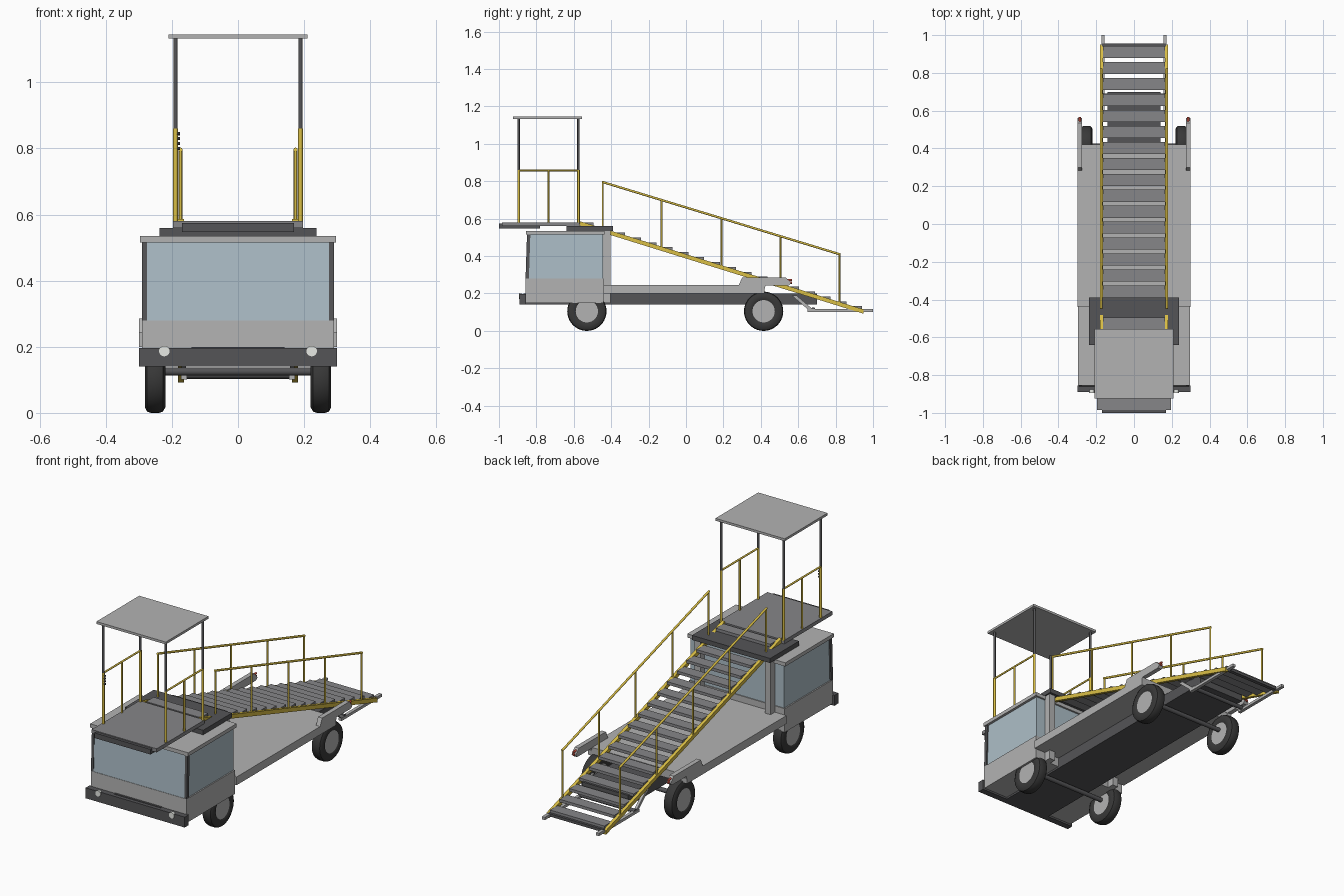
import bpy, bmesh, math
from mathutils import Vector

if "Cube" in bpy.data.objects:
    bpy.data.objects.remove(bpy.data.objects["Cube"])

def mat(name, r, g, b):
    m = bpy.data.materials.new(name)
    m.diffuse_color = (r, g, b, 1)
    m.use_nodes = True
    m.node_tree.nodes["Principled BSDF"].inputs["Base Color"].default_value = m.diffuse_color
    return m

LIGHT = mat("light_grey", .45, .45, .45)
MID = mat("mid_grey", .24, .24, .25)
DARK = mat("dark_grey", .09, .09, .095)
RUBBER = mat("rubber", .04, .04, .04)
YELLOW = mat("yellow", .70, .52, .06)
GLASS = mat("glass", .42, .52, .58)
WHITE = mat("lamp_white", .8, .82, .78)
RED = mat("lamp_red", .6, .08, .05)

def finish(name, bm, m, smooth=False):
    bmesh.ops.recalc_face_normals(bm, faces=bm.faces)
    me = bpy.data.meshes.new(name)
    bm.to_mesh(me)
    bm.free()
    ob = bpy.data.objects.new(name, me)
    bpy.context.collection.objects.link(ob)
    me.materials.append(m)
    if smooth:
        bpy.ops.object.select_all(action='DESELECT')
        bpy.context.view_layer.objects.active = ob
        ob.select_set(True)
        bpy.ops.object.shade_smooth_by_angle(angle=math.radians(35))
    return ob

def box(name, x, y, z, m):
    bm = bmesh.new()
    bmesh.ops.create_cube(bm, size=1)
    for v in bm.verts:
        v.co = [(a + b) / 2 + c * (b - a) for c, (a, b) in zip(v.co, (x, y, z))]
    return finish(name, bm, m)

def prism(name, pts, x0, x1, m):
    """Extrude a (y, z) profile from x0 to x1."""
    bm = bmesh.new()
    f = bm.faces.new([bm.verts.new((x0, y, z)) for y, z in pts])
    r = bmesh.ops.extrude_face_region(bm, geom=[f])
    for v in r['geom']:
        if isinstance(v, bmesh.types.BMVert):
            v.co.x = x1
    return finish(name, bm, m)

def rod(name, a, b, r, m, seg=12):
    a, b = Vector(a), Vector(b)
    bm = bmesh.new()
    bmesh.ops.create_cone(bm, cap_ends=True, segments=seg, radius1=r, radius2=r, depth=(b - a).length)
    q = (b - a).to_track_quat('Z', 'Y')
    for v in bm.verts:
        v.co = q @ v.co + (a + b) / 2
    return finish(name, bm, m, True)

def lathe_x(name, profile, centre, m):
    """Spin an (x, radius) profile around the x axis."""
    bm = bmesh.new()
    vs = [bm.verts.new((x, 0, r)) for x, r in profile]
    es = [bm.edges.new(p) for p in zip(vs, vs[1:])]
    bmesh.ops.spin(bm, geom=vs + es, axis=(1, 0, 0), cent=(0, 0, 0), steps=40, angle=math.tau)
    bmesh.ops.remove_doubles(bm, verts=bm.verts, dist=1e-5)
    bmesh.ops.translate(bm, verts=bm.verts, vec=centre)
    return finish(name, bm, m, True)

# chassis, deck and bumper
box("chassis", (-.14, .14), (-.87, .70), (.14, .20), DARK)
box("deck", (-.30, .30), (-.44, .42), (.20, .245), LIGHT)
box("bumper", (-.30, .30), (-.89, -.855), (.14, .197), DARK)

# cab: lower body, glazing, roof
prism("cab_body", [(-.86, .15), (-.44, .15), (-.44, .28), (-.858, .28)], -.29, .29, LIGHT)
prism("cab_glass", [(-.856, .28), (-.445, .28), (-.445, .517), (-.848, .517)], -.283, .283, GLASS)
box("cab_roof", (-.297, .297), (-.855, -.435), (.515, .535), LIGHT)

# walkway: lower landing, sliding platform and its nose
box("landing", (-.237, .237), (-.64, -.39), (.535, .56), DARK)
box("platform", (-.197, .197), (-.985, -.57), (.56, .58), MID)
box("platform_nose", (-.17, .17), (-1.0, -.78), (.547, .575), DARK)
box("canopy", (-.21, .21), (-.925, -.555), (1.132, 1.145), LIGHT)

def line(y):
    return .40 - .311 * y    # height of stair stringer at y

# stair treads
for i in range(18):
    y = .91 - i * .0845
    z = line(y) + .008
    box(f"tread_{i}", (-.165, .165), (y - .032, y + .032), (z - .009, z + .007), MID)

# stair foot crossbars
box("foot_crossbar", (-.17, .17), (.935, .955), (.103, .118), DARK)
rod("foot_roller", (-.17, .68, .115), (.17, .68, .115), .011, DARK)

for s, side in ((1, "right"), (-1, "left")):
    def bx(name, x, y, z, m):
        return box(f"{name}_{side}", sorted((s * x[0], s * x[1])), y, z, m)

    # cab pillars and lifting columns
    prism(f"cab_pillar_{side}", [(-.858, .28), (-.84, .28), (-.832, .517), (-.85, .517)],
          s * .275, s * .29, DARK)
    bx("lift_column", (.195, .23), (-.44, -.403), (.15, .555), LIGHT)

    # stringer
    prism(f"stringer_{side}", [(-.57, line(-.57) + .01), (.95, line(.95) + .01),
                               (.95, line(.95) - .013), (-.57, line(-.57) - .013)],
          s * .163, s * .181, YELLOW)

    # stair handrail
    def rail(y):
        return .66 - .3045 * y
    xr = s * .174
    rod(f"handrail_{side}", (xr, -.449, rail(-.449)), (xr, .824, rail(.824)), .006, YELLOW)
    for i, y in enumerate((-.445, -.13, .19, .505, .82)):
        rod(f"handrail_post_{side}_{i}", (xr, y, line(y)), (xr, y, rail(y)), .005, YELLOW)

    # platform guard rail and canopy posts
    xp = s * .189
    for i, y in enumerate((-.895, -.575)):
        rod(f"guard_post_{side}_{i}", (xp, y, .575), (xp, y, .86), .007, YELLOW)
        rod(f"canopy_post_{side}_{i}", (xp, y, .86), (xp, y, 1.135), .0065, DARK)
    rod(f"guard_mid_post_{side}", (xp, -.735, .575), (xp, -.735, .86), .005, YELLOW)
    rod(f"guard_rail_{side}", (xp, -.899, .858), (xp, -.571, .858), .005, YELLOW)

    # rear foot skid with brace
    bx("skid", (.155, .173), (.65, 1.0), (.101, .116), LIGHT)
    prism(f"skid_brace_{side}", [(.565, .19), (.59, .19), (.675, .118), (.655, .112)],
          s * .157, s * .171, LIGHT)

    # rear fender and tail lamps
    prism(f"fender_{side}", [(.28, .24), (.30, .285), (.535, .285), (.562, .255), (.55, .242),
                             (.425, .242), (.415, .205), (.40, .205)], s * .275, s * .30, LIGHT)
    for i, z in enumerate((.258, .272)):
        rod(f"tail_lamp_{side}_{i}", (s * .287, .54, z), (s * .287, .566, z), .006, RED)

    # headlamps
    rod(f"headlamp_{side}", (s * .223, -.88, .187), (s * .223, -.894, .187), .016, WHITE, 20)

    # wheels
    for y, end in ((-.53, "front"), (.415, "rear")):
        c = (s * .251, y, .105)
        lathe_x(f"tyre_{end}_{side}", [(-.026, .058), (-.031, .066), (-.031, .088), (-.024, .101), (-.012, .105),
                                       (.012, .105), (.024, .101), (.031, .088), (.031, .066), (.026, .058)], c, RUBBER)
        rod(f"wheel_hub_{end}_{side}", (c[0] - .027, y, .105), (c[0] + .027, y, .105), .062, LIGHT, 32)

# axles
for y, end in ((-.53, "front"), (.415, "rear")):
    rod(f"axle_{end}", (-.24, y, .125), (.24, y, .125), .012, DARK)

# control buttons on the left guard post
for i in range(4):
    z = .80 + i * .015
    rod(f"button_{i}", (-.186, -.895, z), (-.176, -.895, z), .005, DARK, 10)
